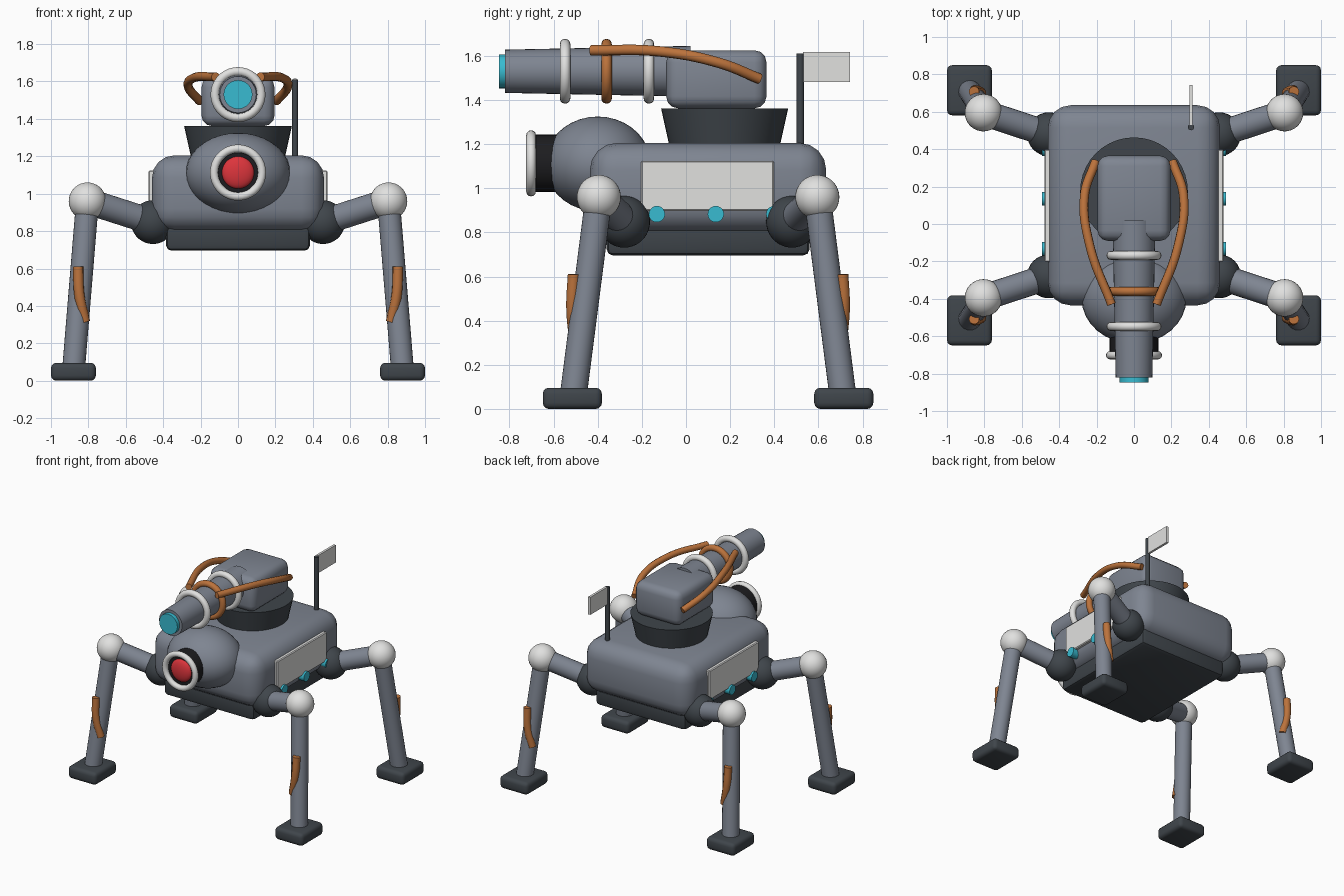
import bpy, bmesh, math
from mathutils import Vector, Matrix

if "Cube" in bpy.data.objects:
    bpy.data.objects.remove(bpy.data.objects["Cube"])


def material(name, rgb):
    m = bpy.data.materials.new(name)
    m.diffuse_color = (*rgb, 1)
    m.use_nodes = True
    m.node_tree.nodes["Principled BSDF"].inputs["Base Color"].default_value = m.diffuse_color
    return m


GREY = material("slate grey", (0.21, 0.235, 0.285))
DARK = material("dark grey", (0.05, 0.06, 0.07))
WHITE = material("off white", (0.75, 0.75, 0.74))
COPPER = material("copper orange", (0.50, 0.17, 0.045))
CYAN = material("cyan", (0.04, 0.50, 0.64))
RED = material("red", (0.72, 0.035, 0.045))
BLACK = material("black", (0.012, 0.012, 0.014))


def finish(name, bm, mat, angle=35):
    bmesh.ops.recalc_face_normals(bm, faces=bm.faces)
    me = bpy.data.meshes.new(name)
    bm.to_mesh(me)
    bm.free()
    me.materials.append(mat)
    me.shade_smooth()
    me.set_sharp_from_angle(angle=math.radians(angle))
    ob = bpy.data.objects.new(name, me)
    bpy.context.collection.objects.link(ob)
    return ob


def box(name, lo, hi, mat, bevel=0.0, segments=3):
    lo, hi = Vector(lo), Vector(hi)
    bm = bmesh.new()
    bmesh.ops.create_cube(bm, size=1, matrix=Matrix.Translation((lo + hi) / 2)
                          @ Matrix.Diagonal((*(hi - lo), 1)))
    if bevel:
        bmesh.ops.bevel(bm, geom=bm.edges[:], offset=bevel, segments=segments,
                        profile=0.5, affect='EDGES', clamp_overlap=True)
    return finish(name, bm, mat)


def ball(name, c, r, mat):
    r = r if isinstance(r, tuple) else (r, r, r)
    bm = bmesh.new()
    bmesh.ops.create_uvsphere(bm, u_segments=32, v_segments=18, radius=1,
                              matrix=Matrix.Translation(c) @ Matrix.Diagonal((*r, 1)))
    return finish(name, bm, mat)


def rod(name, a, b, r1, r2, mat, sides=32):
    a, b = Vector(a), Vector(b)
    rot = (b - a).to_track_quat('Z', 'Y').to_matrix().to_4x4()
    bm = bmesh.new()
    bmesh.ops.create_cone(bm, cap_ends=True, segments=sides, radius1=r1, radius2=r2,
                          depth=(b - a).length,
                          matrix=Matrix.Translation((a + b) / 2) @ rot)
    return finish(name, bm, mat)


def ring(name, c, major, minor, mat, n=36, k=12):
    # torus facing along y
    bm = bmesh.new()
    grid = []
    for i in range(n):
        t = math.tau * i / n
        row = []
        for j in range(k):
            p = math.tau * j / k
            r = major + minor * math.cos(p)
            row.append(bm.verts.new((c[0] + r * math.cos(t), c[1] + minor * math.sin(p),
                                     c[2] + r * math.sin(t))))
        grid.append(row)
    for i in range(n):
        for j in range(k):
            i2, j2 = (i + 1) % n, (j + 1) % k
            bm.faces.new((grid[i][j], grid[i2][j], grid[i2][j2], grid[i][j2]))
    return finish(name, bm, mat)


def hose(name, pts, r, mat):
    cu = bpy.data.curves.new(name, 'CURVE')
    cu.dimensions = '3D'
    cu.bevel_depth = r
    cu.bevel_resolution = 3
    cu.use_fill_caps = True
    cu.resolution_u = 8
    sp = cu.splines.new('BEZIER')
    sp.bezier_points.add(len(pts) - 1)
    for bp, p in zip(sp.bezier_points, pts):
        bp.co = p
        bp.handle_left_type = bp.handle_right_type = 'AUTO'
    cu.materials.append(mat)
    ob = bpy.data.objects.new(name, cu)
    bpy.context.collection.objects.link(ob)
    return ob


MID = 0.1  # y centre of body and legs

# Body and belly
box("body", (-0.46, -0.435, 0.80), (0.46, 0.635, 1.205), GREY, 0.12, 4)
box("belly", (-0.385, -0.36, 0.695), (0.385, 0.56, 0.87), DARK, 0.03, 2)

# Head with eye
ball("head", (0, -0.40, 1.11), (0.28, 0.24, 0.215), GREY)
rod("eye_housing", (0, -0.56, 1.113), (0, -0.688, 1.113), 0.13, 0.13, BLACK)
ring("eye_rim", (0, -0.702, 1.113), 0.128, 0.022, WHITE)
ball("eye_lens", (0, -0.688, 1.113), (0.086, 0.032, 0.086), RED)

# Turret
rod("turret_base", (0, 0.175, 1.19), (0, 0.175, 1.362), 0.25, 0.288, DARK, 40)
box("turret_block", (-0.195, -0.09, 1.362), (0.195, 0.365, 1.625), GREY, 0.055)
rod("barrel", (0, 0.02, 1.53), (0, -0.82, 1.53), 0.115, 0.098, GREY)
rod("barrel_tip", (0, -0.78, 1.53), (0, -0.848, 1.53), 0.077, 0.077, CYAN)
for i, (y, mat) in enumerate(((-0.548, WHITE), (-0.36, COPPER), (-0.168, WHITE))):
    ring(f"barrel_ring_{i + 1}", (0, y, 1.53), 0.123, 0.024, mat)

# Antenna pole and flag
rod("flag_pole", (0.305, 0.518, 1.15), (0.305, 0.518, 1.61), 0.017, 0.017, DARK, 16)
box("flag", (0.296, 0.53, 1.482), (0.314, 0.742, 1.617), WHITE)

for s, side in ((-1, "left"), (1, "right")):
    # Turret cables
    hose(f"{side}_cable", [(s * 0.205, 0.335, 1.495), (s * 0.265, 0.15, 1.568),
                           (s * 0.235, -0.12, 1.62), (s * 0.12, -0.43, 1.625)], 0.024, COPPER)
    # Side plate and lights
    xs = sorted((s * 0.44, s * 0.478))
    box(f"{side}_plate", (xs[0], -0.204, 0.898), (xs[1], 0.398, 1.124), WHITE, 0.006, 1)
    for i, y in enumerate((-0.132, 0.135, 0.40)):
        rod(f"{side}_light_{i + 1}", (s * 0.43, y, 0.883), (s * 0.492, y, 0.883),
            0.037, 0.037, CYAN, 20)
    # Legs
    for d, end in ((-1, "front"), (1, "back")):
        tag = f"{end}_{side}"

        def at(x, y, z):
            return (s * x, MID + d * y, z)

        hip, knee, ankle = at(0.455, 0.38, 0.848), at(0.805, 0.495, 0.96), at(0.88, 0.612, 0.05)
        ball(f"{tag}_hip", hip, 0.117, DARK)
        rod(f"{tag}_thigh", hip, knee, 0.07, 0.07, GREY, 24)
        ball(f"{tag}_knee", knee, 0.1, WHITE)
        rod(f"{tag}_shin", knee, ankle, 0.061, 0.061, GREY, 24)
        f = at(0.88, 0.615, 0)
        box(f"{tag}_foot", (f[0] - 0.12, f[1] - 0.134, 0), (f[0] + 0.12, f[1] + 0.134, 0.096),
            DARK, 0.028)
        hose(f"{tag}_shin_hose", [at(0.855, 0.608, 0.61), at(0.848, 0.615, 0.46),
                                  at(0.818, 0.603, 0.315)], 0.028, COPPER)
